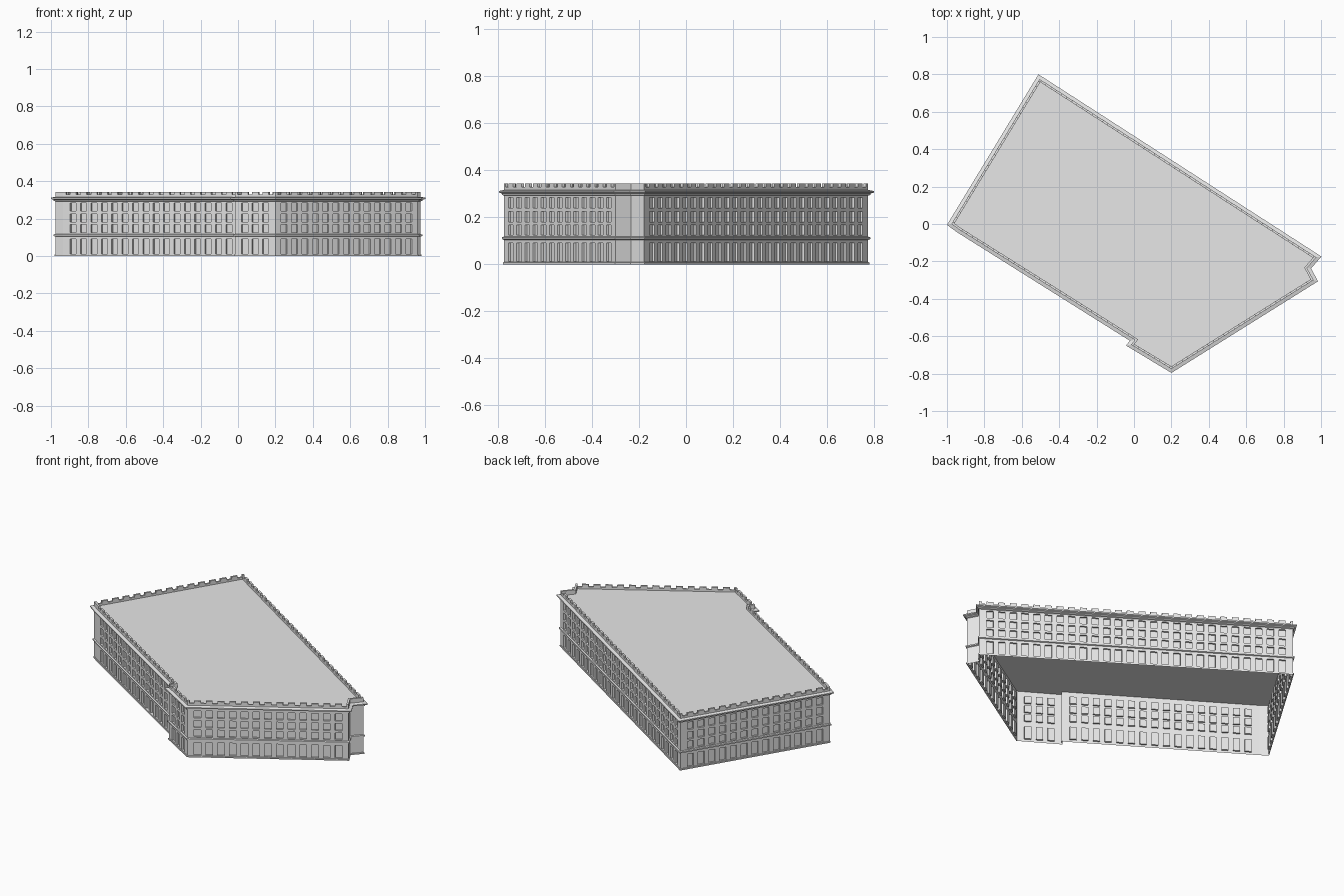
import bpy, bmesh
from mathutils import Vector

cube = bpy.data.objects.get("Cube")
if cube:
    bpy.data.objects.remove(cube)

stone = bpy.data.materials.new("pale_grey_stone")
stone.use_nodes = True
stone.diffuse_color = (0.8, 0.8, 0.8, 1)
stone.node_tree.nodes["Principled BSDF"].inputs["Base Color"].default_value = (0.8, 0.8, 0.8, 1)

# Wall line, counter-clockwise: corner position and window count of the side that starts there
SIDES = [
    ((-0.976, 0.0), 0), ((-0.935, -0.03), 16), ((0.005, -0.62), 0),
    ((-0.016, -0.645), 3), ((0.2, -0.775), 13), ((0.96, -0.30), 0),
    ((0.925, -0.235), 0), ((0.975, -0.178), 26), ((-0.505, 0.775), 13),
]
CORNERS = [Vector(p) for p, n in SIDES]
N = len(CORNERS)
PITCH, WIDTH, DEPTH = 0.0655, 0.038, 0.011
ROWS = [(0.012, 0.09), (0.125, 0.168), (0.181, 0.225), (0.24, 0.284)]
ROOF_Z, PARAPET_Z, TOP_Z, THICK = 0.317, 0.329, 0.343, 0.012


def outward(i):
    d = (CORNERS[(i + 1) % N] - CORNERS[i]).normalized()
    return Vector((d.y, -d.x))


def offset_loop(dist):
    """Wall line moved outward by dist, with mitred corners."""
    loop = []
    for i in range(N):
        a, b = outward(i - 1), outward(i)
        loop.append(CORNERS[i] + (a + b) * dist / (1 + a.dot(b)))
    return loop


def finish(name, bm):
    bmesh.ops.remove_doubles(bm, verts=bm.verts, dist=0.0001)
    mesh = bpy.data.meshes.new(name)
    bm.to_mesh(mesh)
    bm.free()
    mesh.materials.append(stone)
    obj = bpy.data.objects.new(name, mesh)
    bpy.context.scene.collection.objects.link(obj)


def quad(bm, points):
    bm.faces.new([bm.verts.new(p) for p in points])


def sweep(name, profile):
    """Moulding that follows the wall line; profile holds (offset, height)."""
    bm = bmesh.new()
    rings = [[bm.verts.new((p.x, p.y, z)) for p in offset_loop(o)] for o, z in profile]
    for low, high in zip(rings, rings[1:]):
        for i in range(N):
            j = (i + 1) % N
            bm.faces.new((low[i], low[j], high[j], high[i]))
    finish(name, bm)


def window_spans(i):
    """Start and end of each window along side i."""
    length = (CORNERS[(i + 1) % N] - CORNERS[i]).length
    count = SIDES[i][1]
    first = length / 2 - (count - 1) * PITCH / 2
    return length, [(first + k * PITCH - WIDTH / 2, first + k * PITCH + WIDTH / 2)
                    for k in range(count)]


# Thin walls with recessed windows
bm = bmesh.new()
for i in range(N):
    along = (CORNERS[(i + 1) % N] - CORNERS[i]).normalized()
    normal = outward(i)

    def at(u, z, inset=0.0):
        p = CORNERS[i] + along * u - normal * inset
        return (p.x, p.y, z)

    length, spans = window_spans(i)
    us = [0] + [u for s in spans for u in s] + [length]
    zs = [0] + [z for r in ROWS for z in r] + [ROOF_Z]
    for a in range(len(us) - 1):
        for b in range(len(zs) - 1):
            cell = [(us[a], zs[b]), (us[a + 1], zs[b]), (us[a + 1], zs[b + 1]), (us[a], zs[b + 1])]
            if a % 2 and b % 2:
                quad(bm, [at(u, z, DEPTH) for u, z in cell])
                for k in range(4):
                    p, q = cell[k], cell[(k + 1) % 4]
                    quad(bm, [at(*p), at(*q), at(*q, DEPTH), at(*p, DEPTH)])
            else:
                quad(bm, [at(u, z) for u, z in cell])
finish("walls", bm)

# Mouldings and low parapet
sweep("plinth", [(0.004, 0), (0.004, 0.008), (0, 0.009)])
sweep("belt_course", [(0, 0.104), (0.007, 0.107), (0.007, 0.115), (0, 0.118)])
sweep("cornice", [(0, 0.292), (0.007, 0.295), (0.007, 0.301), (0.018, 0.305),
                  (0.018, 0.312), (0, ROOF_Z)])
sweep("parapet", [(0, ROOF_Z), (0, PARAPET_Z), (-THICK, PARAPET_Z), (-THICK, ROOF_Z)])

# Flat roof
bm = bmesh.new()
bm.faces.new([bm.verts.new((p.x, p.y, ROOF_Z)) for p in offset_loop(0)])
finish("roof", bm)

# Battlements: one block above each window, solid pieces at the corners
bm = bmesh.new()
inner = offset_loop(-THICK)
for i in range(N):
    j = (i + 1) % N
    along = (CORNERS[j] - CORNERS[i]).normalized()
    inset = -outward(i) * THICK
    length, spans = window_spans(i)
    blocks = []
    for s, e in spans:
        a, b = CORNERS[i] + along * s, CORNERS[i] + along * e
        blocks.append((a, b, b + inset, a + inset))
    if spans:
        gap = PITCH - WIDTH
        a = CORNERS[i] + along * max(spans[0][0] - gap, THICK)
        b = CORNERS[i] + along * min(spans[-1][1] + gap, length - THICK)
        blocks.append((CORNERS[i], a, a + inset, inner[i]))
        blocks.append((b, CORNERS[j], inner[j], b + inset))
    else:
        blocks.append((CORNERS[i], CORNERS[j], inner[j], inner[i]))
    for block in blocks:
        base = [(p.x, p.y, PARAPET_Z) for p in block]
        top = [(p.x, p.y, TOP_Z) for p in block]
        quad(bm, top)
        for k in range(4):
            m = (k + 1) % 4
            quad(bm, [base[k], base[m], top[m], top[k]])
finish("battlements", bm)
